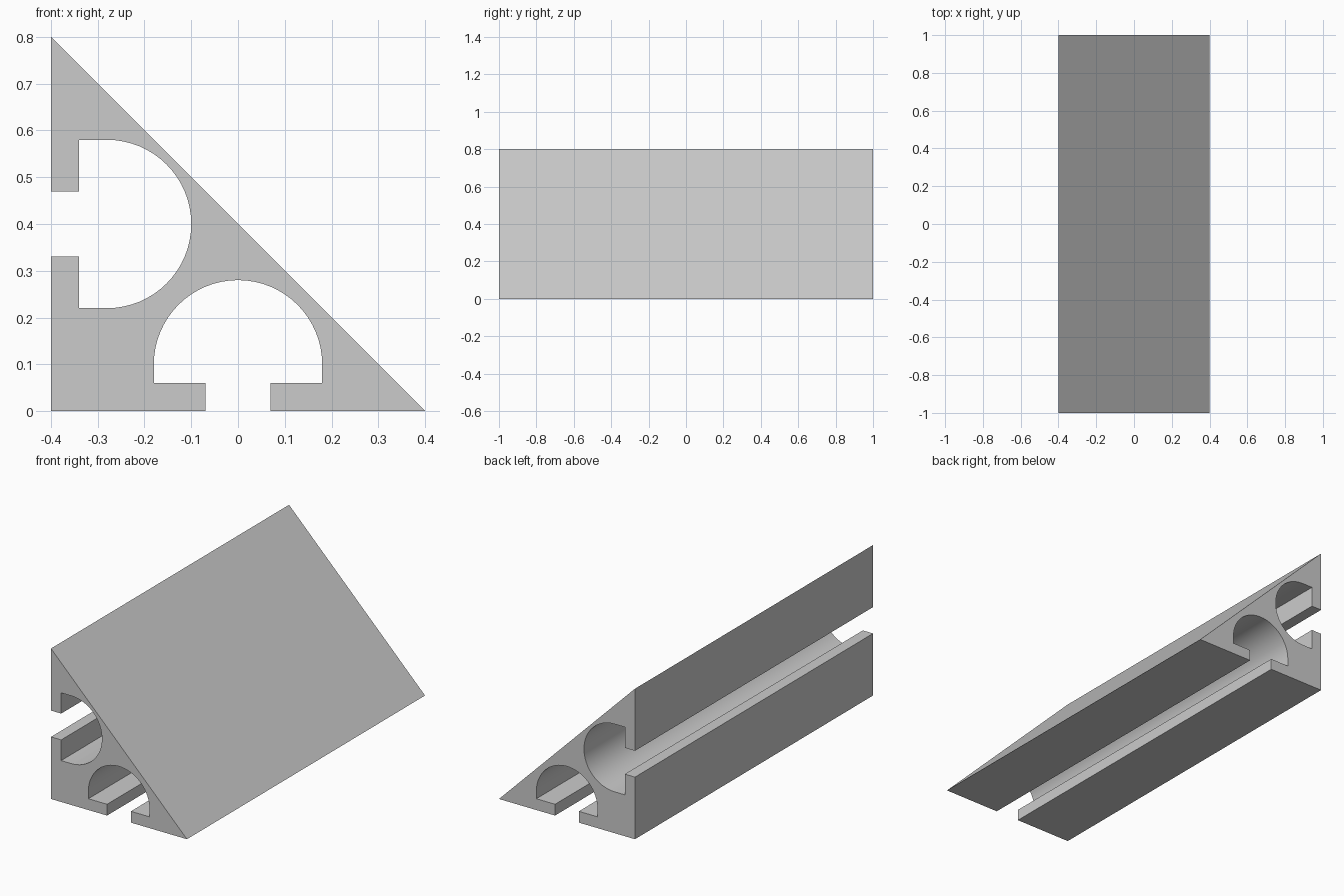
import bpy, bmesh, math

if "Cube" in bpy.data.objects:
    bpy.data.objects.remove(bpy.data.objects["Cube"])

HALF_LEN = 1.0   # half of the extrusion length along y
LIP = 0.06       # thickness of the lips beside each slot mouth
MOUTH = 0.07     # half width of the slot mouth
R = 0.18         # channel radius and half width
SEGS = 32        # facets in each half-round channel


def slot(centre_depth):
    """Round-backed T-slot as (along edge, depth into body) points."""
    pts = [(-MOUTH, 0), (-MOUTH, LIP), (-R, LIP)]
    for i in range(SEGS + 1):
        a = math.pi * (1 - i / SEGS)
        pts.append((R * math.cos(a), centre_depth + R * math.sin(a)))
    return pts + [(R, LIP), (MOUTH, LIP), (MOUTH, 0)]


# Cross-section: right triangle with a slot in each of its two legs
profile = [(-0.4, 0)]
profile += slot(0.10)                                        # bottom slot
profile += [(0.4, 0), (-0.4, 0.8)]
profile += [(-0.4 + d, 0.4 - u) for u, d in slot(0.12)]      # left slot

# Extrude the section along y
bm = bmesh.new()
face = bm.faces.new([bm.verts.new((x, -HALF_LEN, z)) for x, z in profile])
ext = bmesh.ops.extrude_face_region(bm, geom=[face], use_keep_orig=True)
verts = [g for g in ext["geom"] if isinstance(g, bmesh.types.BMVert)]
bmesh.ops.translate(bm, verts=verts, vec=(0, 2 * HALF_LEN, 0))
bmesh.ops.recalc_face_normals(bm, faces=bm.faces[:])

mesh = bpy.data.meshes.new("triangular_slotted_rail")
bm.to_mesh(mesh)
bm.free()
rail = bpy.data.objects.new("triangular_slotted_rail", mesh)
bpy.context.collection.objects.link(rail)

# Smooth channels, sharp corners
bpy.context.view_layer.objects.active = rail
rail.select_set(True)
bpy.ops.object.shade_smooth_by_angle(angle=math.radians(30))
